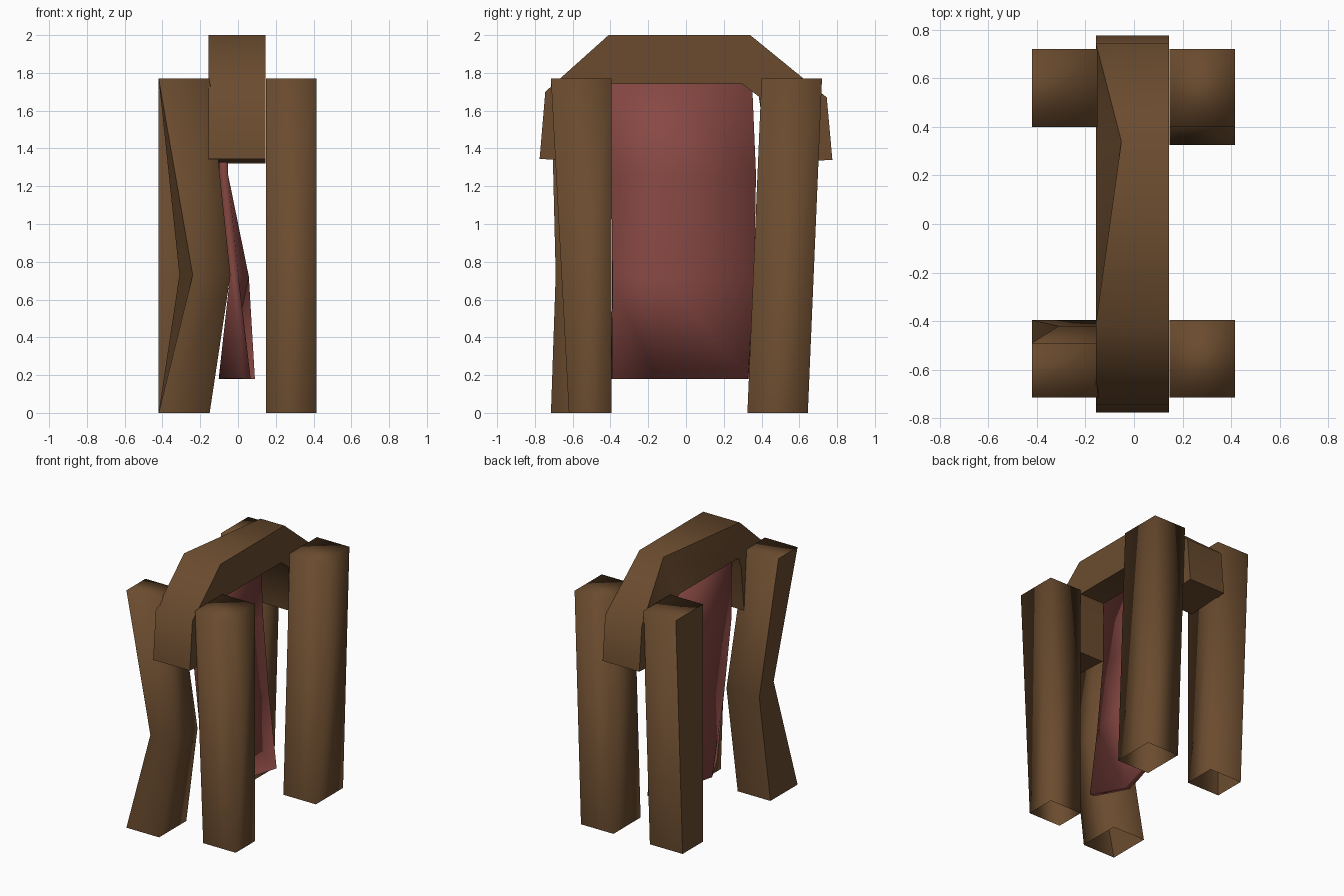
import bpy
import math

if "Cube" in bpy.data.objects:
    bpy.data.objects.remove(bpy.data.objects["Cube"])


def material(name, rgb):
    m = bpy.data.materials.new(name)
    m.diffuse_color = (*rgb, 1)
    m.use_nodes = True
    m.node_tree.nodes["Principled BSDF"].inputs["Base Color"].default_value = m.diffuse_color
    return m


WOOD = material("brown wood", (0.145, 0.071, 0.028))
CLOTH = material("dusty red cloth", (0.245, 0.065, 0.057))


def add_mesh(name, verts, faces, mat, smooth=False):
    me = bpy.data.meshes.new(name)
    me.from_pydata(verts, [], faces)
    me.materials.append(mat)
    me.update()
    for p in me.polygons:
        p.use_smooth = smooth
    ob = bpy.data.objects.new(name, me)
    bpy.context.collection.objects.link(ob)
    return ob


def post(name, rings, sharp_left=False):
    """Post lofted through four-cornered rings, capped on top and open below.
    Ring: z, front-left x, back-left x, right x, front y, back y."""
    verts, faces = [], []
    for z, xf, xb, xr, yf, yb in rings:
        verts += [(xf, yf, z), (xr, yf, z), (xr, yb, z), (xb, yb, z)]
    for r in range(len(rings) - 1):
        for i in range(4):
            j = (i + 1) % 4
            faces.append((4 * r + i, 4 * r + j, 4 * r + 4 + j, 4 * r + 4 + i))
    n = len(verts)
    faces.append((n - 4, n - 3, n - 2, n - 1))
    ob = add_mesh(name, verts, faces, WOOD, True)
    # the left side of some posts has hard edges
    for e in ob.data.edges if sharp_left else []:
        a, b = e.vertices
        vertical = a // 4 != b // 4
        if {a % 4, b % 4} <= {0, 3} and (vertical or a // 4 == len(rings) - 1):
            e.use_edge_sharp = True
    return ob


# Four uneven posts
TOP = 1.77
post("front_right_post", [(0, 0.147, 0.147, 0.415, -0.62, -0.395),
                          (TOP, 0.147, 0.147, 0.415, -0.715, -0.395)])
post("back_right_post", [(0, 0.147, 0.147, 0.415, 0.325, 0.645),
                         (TOP, 0.147, 0.147, 0.415, 0.40, 0.72)])
post("back_left_post", [(0, -0.42, -0.42, -0.15, 0.40, 0.64),
                        (TOP, -0.42, -0.42, -0.15, 0.40, 0.72)], True)
post("front_left_post", [(0, -0.42, -0.42, -0.15, -0.715, -0.395),
                         (0.73, -0.24, -0.31, -0.04, -0.69, -0.42),
                         (TOP, -0.42, -0.42, -0.15, -0.715, -0.49)], True)

# Arched beam: outer and inner profile in y, z
outer = [(-0.775, 1.345), (-0.745, 1.70), (-0.41, 2.0),
         (0.34, 2.0), (0.745, 1.67), (0.775, 1.34)]
inner = [(-0.46, 1.325), (-0.425, 1.66), (-0.395, 1.74),
         (0.30, 1.74), (0.385, 1.675), (0.44, 1.32)]
XL, XR = -0.157, 0.145
verts, faces = [], []
for k, ((yo, zo), (yi, zi)) in enumerate(zip(outer, inner)):
    dent = 0.105 if k == 3 else 0      # notch in the left upper edge
    verts += [(XL + dent, yo, zo), (XR, yo, zo), (XR, yi, zi), (XL, yi, zi)]
for r in range(5):
    for i in range(4):
        j = (i + 1) % 4
        faces.append((4 * r + i, 4 * r + j, 4 * r + 4 + j, 4 * r + 4 + i))
faces += [(3, 2, 1, 0), (20, 21, 22, 23)]
beam = add_mesh("arched_beam", verts, faces, WOOD)

# Hanging cloth: columns from front to back, rows from top to bottom
rows = [1.75, 1.26, 0.72, 0.18]
columns = [((-0.395, -0.395, -0.39, -0.395), (-0.08, -0.075, -0.02, 0.045)),
           ((-0.10, -0.10, -0.12, -0.16), (-0.08, -0.08, 0.035, -0.08)),
           ((0.35, 0.37, 0.36, 0.33), (-0.08, -0.075, -0.02, 0.067))]
verts = [(xs[r], ys[r], z) for ys, xs in columns for r, z in enumerate(rows)]
faces = [(4 * c + r, 4 * c + r + 1, 4 * c + r + 5, 4 * c + r + 4)
         for c in range(2) for r in range(3)]
cloth = add_mesh("hanging_cloth", verts, faces, CLOTH, True)
mod = cloth.modifiers.new("thickness", 'SOLIDIFY')
mod.thickness = 0.045
mod.offset = 0

# Make all face directions point outward
for ob in list(bpy.context.collection.objects):
    bpy.context.view_layer.objects.active = ob
    ob.select_set(True)
bpy.ops.object.mode_set(mode='EDIT')
bpy.ops.mesh.select_all(action='SELECT')
bpy.ops.mesh.normals_make_consistent(inside=False)
bpy.ops.object.mode_set(mode='OBJECT')

# Smooth the beam's bends but keep its side edges hard
bpy.ops.object.select_all(action='DESELECT')
beam.select_set(True)
bpy.context.view_layer.objects.active = beam
bpy.ops.object.shade_smooth_by_angle(angle=math.radians(55))
